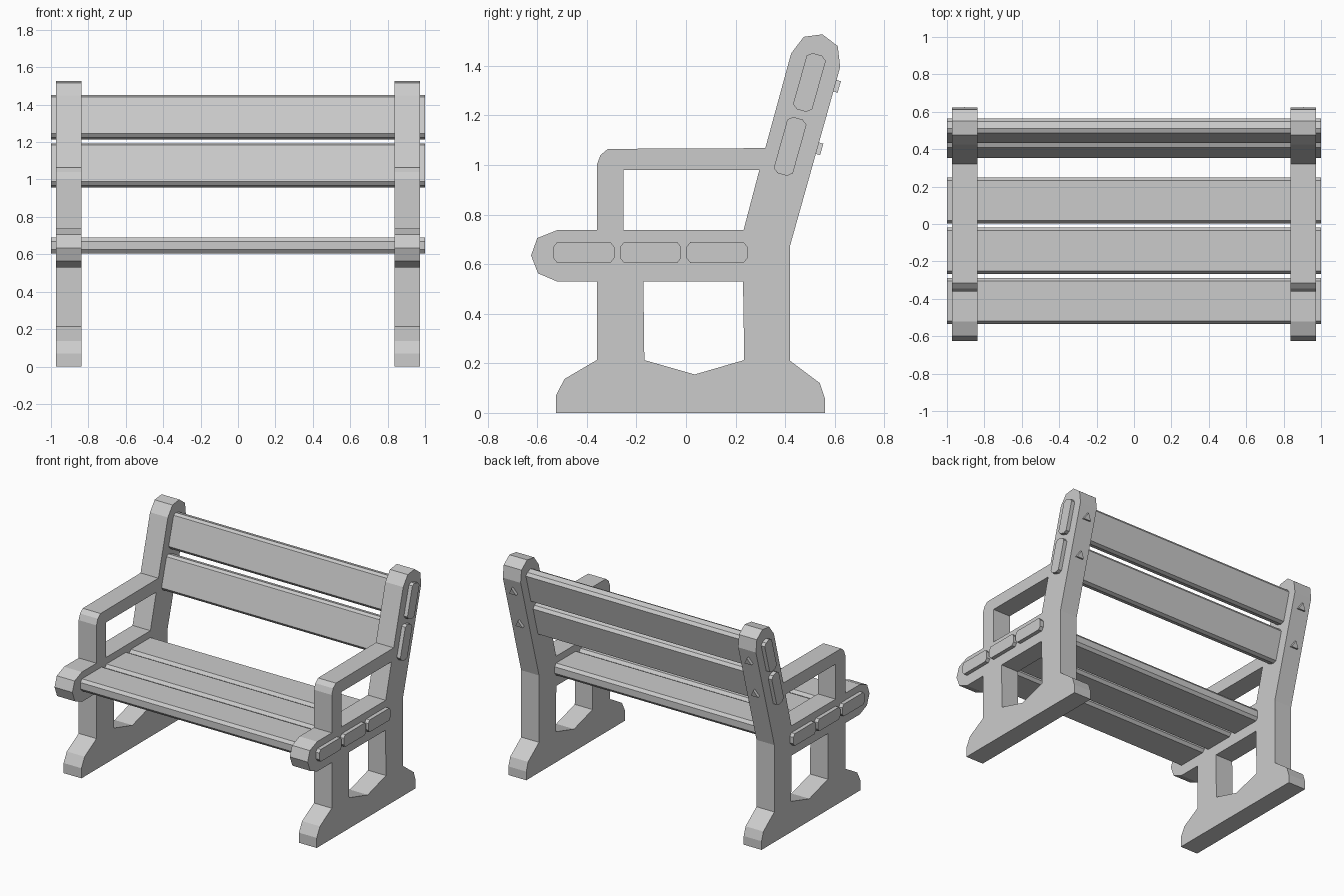
import bpy, bmesh, math
from mathutils import Matrix, Vector

if "Cube" in bpy.data.objects:
    bpy.data.objects.remove(bpy.data.objects["Cube"])


def extrude_loops(name, loops, x0, x1):
    """Extrude a (y, z) outline with optional holes along x."""
    bm = bmesh.new()
    edges = []
    for loop in loops:
        vs = [bm.verts.new((x0, y, z)) for y, z in loop]
        edges += [bm.edges.new((vs[i - 1], vs[i])) for i in range(len(vs))]
    bmesh.ops.triangle_fill(bm, edges=edges, use_beauty=True, use_dissolve=False)
    res = bmesh.ops.extrude_face_region(bm, geom=bm.faces[:], use_keep_orig=True)
    top = [g for g in res["geom"] if isinstance(g, bmesh.types.BMVert)]
    bmesh.ops.translate(bm, verts=top, vec=(x1 - x0, 0, 0))
    bmesh.ops.recalc_face_normals(bm, faces=bm.faces[:])
    return finish(name, bm)


def finish(name, bm):
    me = bpy.data.meshes.new(name)
    bm.to_mesh(me)
    bm.free()
    ob = bpy.data.objects.new(name, me)
    bpy.context.collection.objects.link(ob)
    return ob


def slat(name, cy, cz, length, thick, lean):
    """Plank across the bench with clipped corners; lean is its angle from +y."""
    a, b, c, d = length / 2, thick / 2, 0.016, 0.02
    pts = [(a - c, -b), (a, -b + d), (a, b - d), (a - c, b),
           (-a + c, b), (-a, b - d), (-a, -b + d), (-a + c, -b)]
    co, si = math.cos(lean), math.sin(lean)
    extrude_loops(name, [[(cy + u * co - v * si, cz + u * si + v * co)
                          for u, v in pts]], -1, 1)


# Side frames: outline plus the armrest and leg openings
outline = [(-0.525, 0), (0.56, 0), (0.56, 0.06), (0.54, 0.12), (0.42, 0.21),
           (0.42, 0.675), (0.622, 1.395), (0.612, 1.48), (0.55, 1.527),
           (0.475, 1.517), (0.424, 1.45), (0.32, 1.068), (-0.315, 1.065),
           (-0.345, 1.04), (-0.36, 1.0), (-0.36, 0.737), (-0.52, 0.737),
           (-0.6, 0.705), (-0.625, 0.635), (-0.597, 0.563), (-0.52, 0.53),
           (-0.36, 0.53), (-0.36, 0.213), (-0.49, 0.137), (-0.525, 0.07)]
arm_hole = [(-0.253, 0.737), (0.232, 0.737), (0.296, 0.98), (-0.253, 0.98)]
leg_hole = [(-0.172, 0.53), (0.23, 0.53), (0.235, 0.213), (0.035, 0.155),
            (-0.168, 0.213)]
for side, x0 in (("left", -0.973), ("right", 0.836)):
    extrude_loops(side + "_frame", [outline, arm_hole, leg_hole], x0, x0 + 0.137)

# Seat slats
for i, y in enumerate((-0.412, -0.143, 0.125)):
    slat(f"seat_slat_{i + 1}", y, 0.647, 0.246, 0.085, 0)

# Leaning back slats
lean = math.atan2(0.72, 0.202)
for i, (y, z) in enumerate(((0.42, 1.075), (0.498, 1.333))):
    slat(f"back_slat_{i + 1}", y, z, 0.235, 0.08, lean)

# Three-sided bolt heads on the rear of the frames
normal = Vector((0, math.sin(lean), -math.cos(lean)))
rot = normal.to_track_quat('Z', 'Y').to_matrix().to_4x4()
for side, x in (("left", -0.905), ("right", 0.905)):
    for i, z in enumerate((1.06, 1.312)):
        bm = bmesh.new()
        pos = Vector((x, 0.42 + (z - 0.675) * 0.2806, z))
        bmesh.ops.create_cone(bm, cap_ends=True, segments=3, radius1=0.032,
                              radius2=0.032, depth=0.036,
                              matrix=Matrix.Translation(pos) @ rot)
        finish(f"{side}_bolt_{i + 1}", bm)
